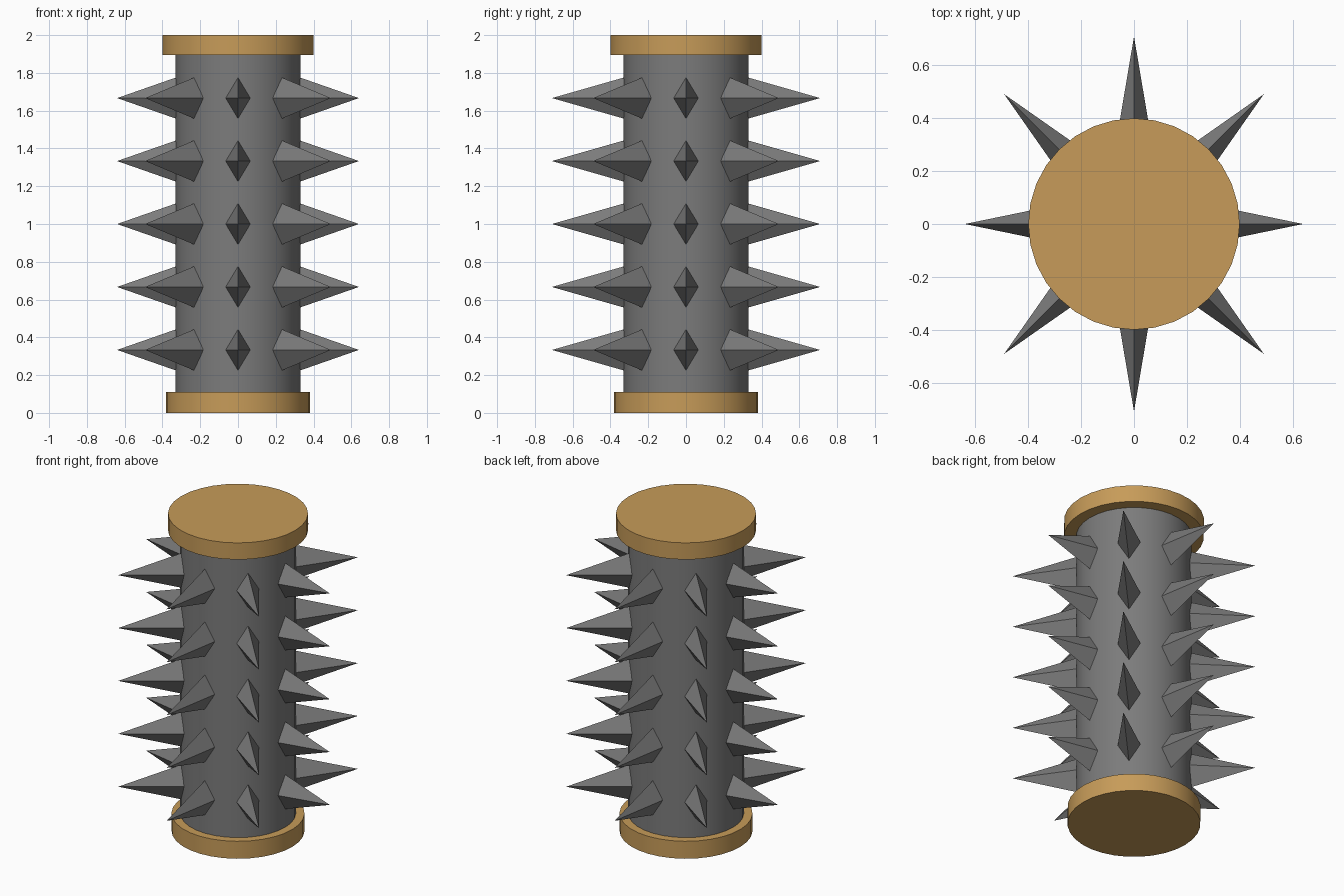
import bpy, math
from mathutils import Matrix, Vector

if "Cube" in bpy.data.objects:
    bpy.data.objects.remove(bpy.data.objects["Cube"])


def material(name, rgb):
    m = bpy.data.materials.new(name)
    m.diffuse_color = (*rgb, 1)
    m.use_nodes = True
    m.node_tree.nodes["Principled BSDF"].inputs["Base Color"].default_value = m.diffuse_color
    return m


grey = material("dark_grey", (0.20, 0.20, 0.20))
tan = material("tan", (0.57, 0.33, 0.10))


def cylinder(name, radius, z0, z1, mat):
    bpy.ops.mesh.primitive_cylinder_add(vertices=32, radius=radius, depth=z1 - z0,
                                        location=(0, 0, (z0 + z1) / 2))
    ob = bpy.context.object
    ob.name = name
    ob.data.materials.append(mat)
    bpy.ops.object.shade_smooth_by_angle(angle=math.radians(30))


# Column with a cap at each end
cylinder("column", 0.33, 0.05, 1.95, grey)
cylinder("bottom_cap", 0.38, 0.0, 0.11, tan)
cylinder("top_cap", 0.40, 1.895, 2.0, tan)


# Four-sided spike pointing outwards, diamond base against the column
def spike(name, angle, z, base, tip):
    pts = [(base, -0.065, 0), (base, 0, 0.11), (base, 0.065, 0), (base, 0, -0.11), (tip, 0, 0)]
    turn = Matrix.Rotation(angle, 3, 'Z')
    verts = [turn @ Vector(p) + Vector((0, 0, z)) for p in pts]
    me = bpy.data.meshes.new(name)
    me.from_pydata(verts, [], [(0, 1, 2, 3), (1, 0, 4), (2, 1, 4), (3, 2, 4), (0, 3, 4)])
    me.materials.append(grey)
    bpy.context.collection.objects.link(bpy.data.objects.new(name, me))


# Five rings of eight spikes
for row in range(5):
    for i in range(8):
        tip = 0.695 if i % 2 else (0.64 if i % 4 == 0 else 0.71)
        spike(f"spike_{row}_{i}", i * math.pi / 4, (row + 1) / 3, 0.325, tip)
